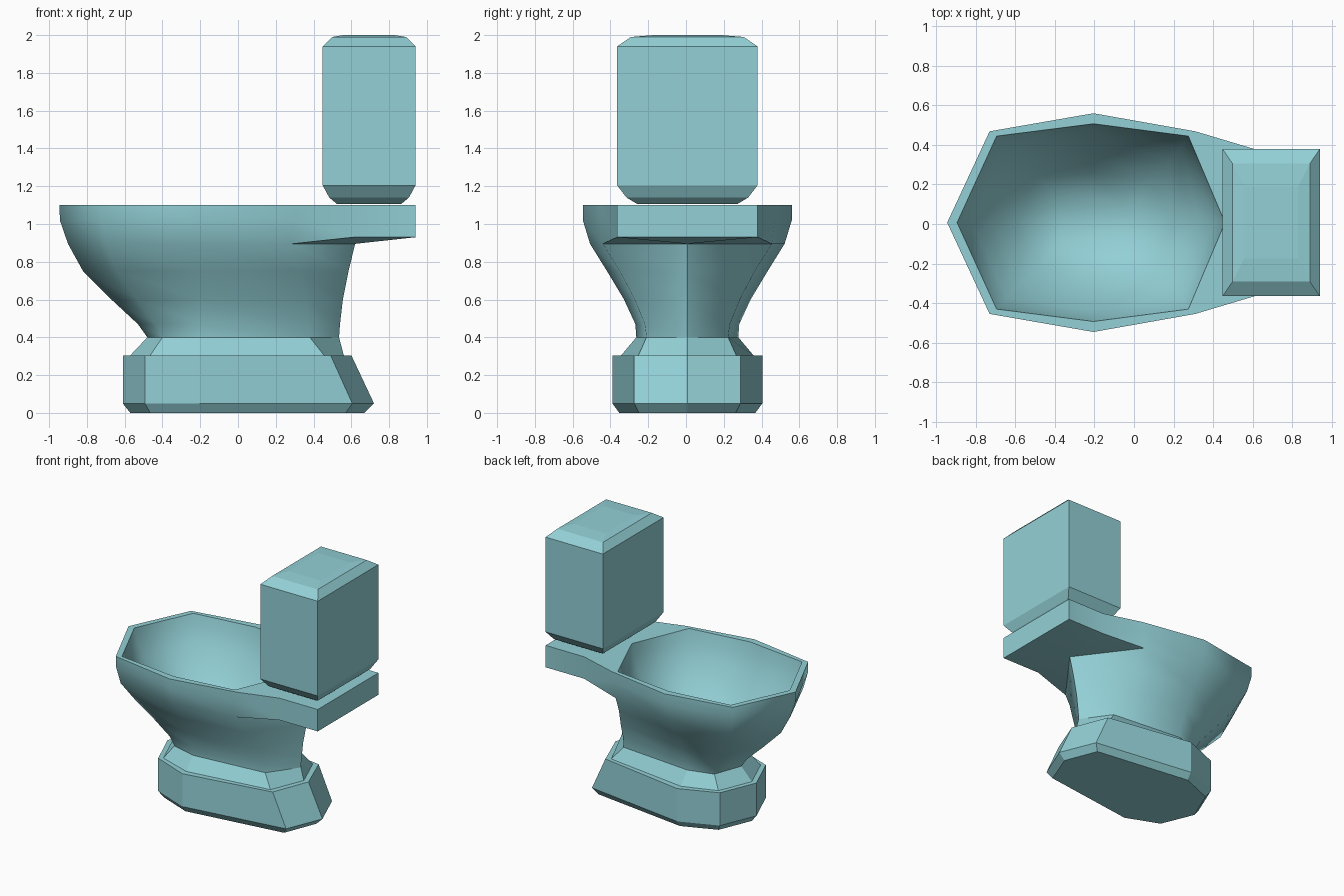
import bpy, bmesh, math

if "Cube" in bpy.data.objects:
    bpy.data.objects.remove(bpy.data.objects["Cube"])

CY = 0.007  # symmetry plane

teal = bpy.data.materials.new("pale teal ceramic")
teal.diffuse_color = (0.29, 0.63, 0.67, 1)
teal.use_nodes = True
teal.node_tree.nodes["Principled BSDF"].inputs["Base Color"].default_value = teal.diffuse_color


def octagon(bm, tip, d2, back, w, ratio, z):
    """Egg-like eight-sided ring: front tip, three points per side, back tip."""
    d1, d = -0.205 + (tip + 0.205) * 0.71, w * ratio
    pts = [(tip, 0), (d1, d), (-0.205, w), (d2, d), (back, 0),
           (d2, -d), (-0.205, -w), (d1, -d)]
    return [bm.verts.new((x, y + CY, z)) for x, y in pts]


def bridge(bm, a, b, skip=()):
    n = len(a)
    for i in range(n):
        if i not in skip:
            j = (i + 1) % n
            bm.faces.new((a[i], a[j], b[j], b[i]))


def finish(bm, name, smooth=False):
    bmesh.ops.recalc_face_normals(bm, faces=bm.faces)
    me = bpy.data.meshes.new(name)
    bm.to_mesh(me)
    bm.free()
    me.materials.append(teal)
    ob = bpy.data.objects.new(name, me)
    bpy.context.collection.objects.link(ob)
    if smooth:
        bpy.ops.object.select_all(action='DESELECT')
        ob.select_set(True)
        bpy.context.view_layer.objects.active = ob
        bpy.ops.object.shade_smooth_by_angle(angle=math.radians(62))
    return ob


# Base: faceted foot with a raked back, a small ledge and a sloped top
bm = bmesh.new()
rings = [octagon(bm, *p) for p in (
    (-0.57, 0.57, 0.67, 0.36, 0.71, 0.0),
    (-0.61, 0.605, 0.72, 0.397, 0.71, 0.05),
    (-0.61, 0.49, 0.60, 0.397, 0.71, 0.305),
    (-0.57, 0.455, 0.56, 0.35, 0.74, 0.305),
    (-0.48, 0.38, 0.535, 0.27, 0.8, 0.4))]
bm.faces.new(rings[0])
for a, b in zip(rings, rings[1:]):
    bridge(bm, a, b)
finish(bm, "base")

# Bowl: outer shell up to the underside of the rim
bm = bmesh.new()
outer = [octagon(bm, *p) for p in (
    (-0.48, 0.38, 0.535, 0.27, 0.8, 0.4),
    (-0.53, 0.375, 0.54, 0.275, 0.82, 0.47),
    (-0.67, 0.36, 0.555, 0.335, 0.83, 0.6),
    (-0.82, 0.32, 0.585, 0.425, 0.84, 0.75),
    (-0.90, 0.285, 0.62, 0.515, 0.87, 0.895))]
for a, b in zip(outer, outer[1:]):
    bridge(bm, a, b)

# Rim band: front and sides follow the octagon, back point is not used
mid = octagon(bm, -0.943, 0.30, 0.6, 0.553, 0.835, 1.02)
top = octagon(bm, -0.945, 0.31, 0.6, 0.553, 0.835, 1.1)
bridge(bm, outer[-1], mid, skip=(3, 4))
bridge(bm, mid, top, skip=(3, 4))
for ring in (mid, top):
    bm.verts.remove(ring[4])

# Tank shelf: walls, underside and the flat top of the rim
shelf = [(0.61, 0.372), (0.94, 0.372), (0.94, -0.372), (0.61, -0.372)]
low = [bm.verts.new((x, y + CY, 0.93)) for x, y in shelf]
high = [bm.verts.new((x, y + CY, 1.1)) for x, y in shelf]
bridge(bm, low, high, skip=(3,))
for k, s in ((3, 0), (5, 3)):
    bm.faces.new((outer[-1][k], low[s], high[s], top[k], mid[k]))
under = [outer[-1][3], *low, outer[-1][5]]
for a, b in zip(under, under[1:]):
    bm.faces.new((a, b, outer[-1][4]))

# Hollow inside of the bowl
inner = [octagon(bm, *p) for p in (
    (-0.895, 0.275, 0.46, 0.5, 0.875, 1.1),
    (-0.875, 0.265, 0.445, 0.485, 0.87, 1.02),
    (-0.82, 0.24, 0.41, 0.445, 0.86, 0.9),
    (-0.72, 0.18, 0.33, 0.36, 0.86, 0.75),
    (-0.59, 0.08, 0.18, 0.25, 0.86, 0.6),
    (-0.44, -0.06, -0.01, 0.12, 0.8, 0.5))]
for a, b in zip(inner, inner[1:]):
    bridge(bm, a, b)
bm.faces.new(inner[-1])
bridge(bm, top, inner[0], skip=(3, 4)) 
rim = inner[0]
bm.faces.new((top[3], high[0], rim[4], rim[3]))
bm.faces.new((high[0], high[1], high[2], high[3], rim[4]))
bm.faces.new((high[3], top[5], rim[5], rim[4]))
finish(bm, "bowl", smooth=True)

# Tank: box with bevelled bottom and lid edges (height, inset x, inset y)
bm = bmesh.new()
prev = None
for z, ix, iy in ((1.107, 0.075, 0.105), (1.14, 0.035, 0.05), (1.205, 0, 0),
                  (1.94, 0, 0), (1.99, 0.05, 0.073), (2.0, 0.11, 0.19)):
    hx, hy = 0.246 - ix, 0.372 - iy
    ring = [bm.verts.new((0.694 + sx * hx, CY + sy * hy, z))
            for sx, sy in ((-1, -1), (1, -1), (1, 1), (-1, 1))]
    if prev:
        bridge(bm, prev, ring)
    else:
        bm.faces.new(ring)
    prev = ring
bm.faces.new(prev)
finish(bm, "tank")
